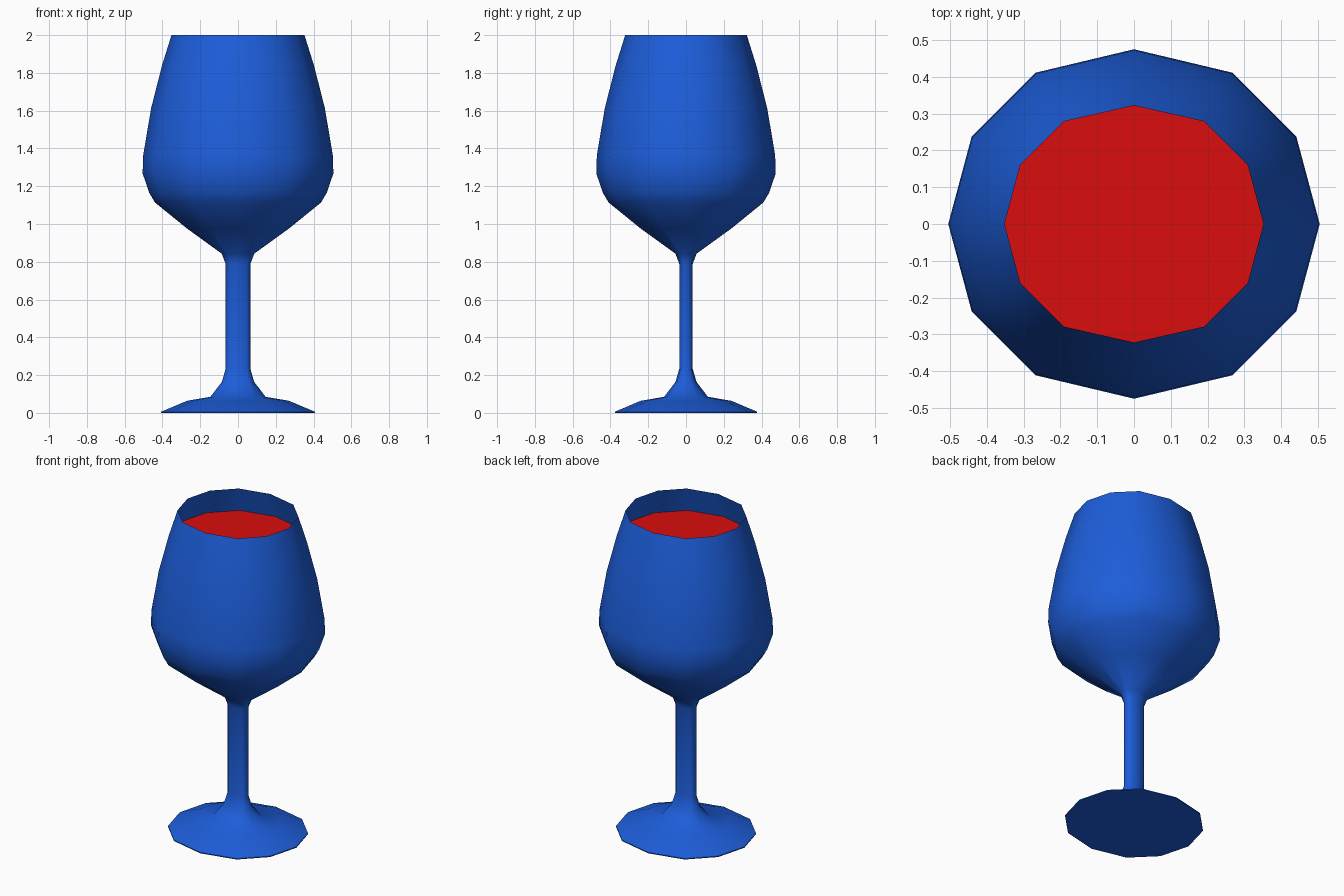
import bpy
import bmesh
from math import sin, cos, radians, tau

if "Cube" in bpy.data.objects:
    bpy.data.objects.remove(bpy.data.objects["Cube"])

SIDES = 12
SPREAD = 0.03  # both halves are pushed apart slightly along x


def material(name, rgb):
    m = bpy.data.materials.new(name)
    m.diffuse_color = (*rgb, 1)
    m.use_nodes = True
    m.node_tree.nodes["Principled BSDF"].inputs["Base Color"].default_value = m.diffuse_color
    return m


def ring(bm, r, z):
    verts = []
    for i in range(SIDES):
        a = tau * i / SIDES
        c = cos(a)
        side = 0 if abs(c) < 1e-6 else (1 if c > 0 else -1)
        verts.append(bm.verts.new((r * c + SPREAD * side, r * sin(a), z)))
    return verts


def finish(bm, name, mat):
    me = bpy.data.meshes.new(name)
    bm.to_mesh(me)
    bm.free()
    me.materials.append(mat)
    ob = bpy.data.objects.new(name, me)
    bpy.context.collection.objects.link(ob)
    return ob


# Glass: foot, stem and bowl as one lathed profile (radius, height)
profile = [(0.377, 0), (0.377, 0.006), (0.24, 0.064), (0.116, 0.085), (0.055, 0.165),
           (0.035, 0.235), (0.035, 0.787), (0.056, 0.843), (0.24, 0.976),
           (0.41, 1.114), (0.441, 1.167), (0.475, 1.268), (0.472, 1.363),
           (0.43, 1.613), (0.372, 1.84), (0.322, 2.0)]
bm = bmesh.new()
rings = [ring(bm, r, z) for r, z in profile]
for low, high in zip(rings, rings[1:]):
    for i in range(SIDES):
        j = (i + 1) % SIDES
        bm.faces.new((low[i], low[j], high[j], high[i]))
bm.faces.new(rings[0][::-1])
glass = finish(bm, "wine_glass", material("blue_glass", (0.012, 0.11, 0.7)))
bpy.context.view_layer.objects.active = glass
glass.select_set(True)
bpy.ops.object.shade_smooth_by_angle(angle=radians(60))

# Liquid surface just below the rim
bm = bmesh.new()
bm.faces.new(ring(bm, 0.37, 1.84))
finish(bm, "liquid_surface", material("red_liquid", (0.7, 0.004, 0.004)))
